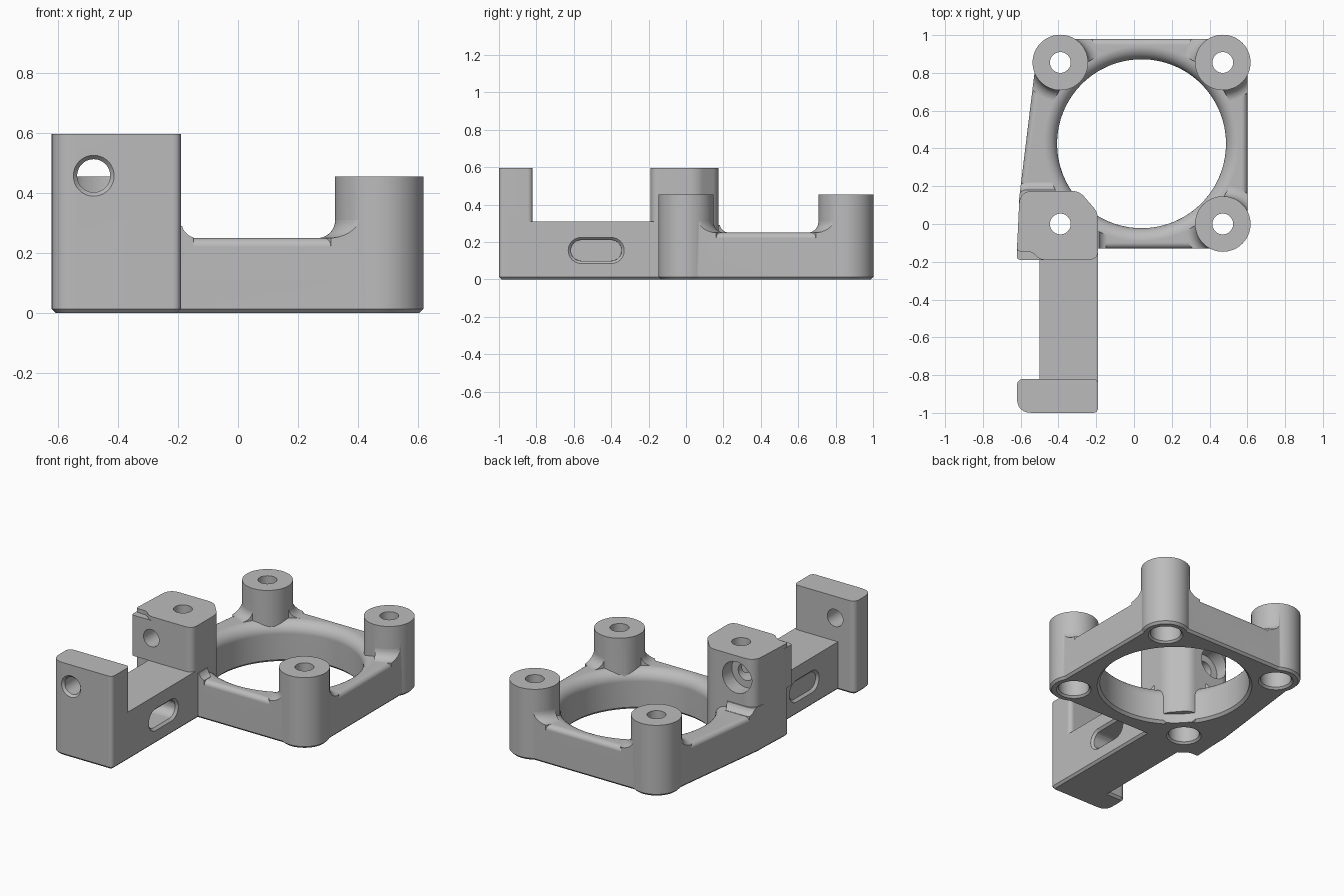
import bpy, bmesh, math
from mathutils import Matrix, Vector

cube = bpy.data.objects.get("Cube")
if cube:
    bpy.data.objects.remove(cube, do_unlink=True)

grey = bpy.data.materials.new("plain grey")
grey.use_nodes = True
grey.diffuse_color = (0.5, 0.5, 0.5, 1)
grey.node_tree.nodes["Principled BSDF"].inputs["Base Color"].default_value = (0.5, 0.5, 0.5, 1)

ALONG_X = Matrix(((0, 0, 1), (1, 0, 0), (0, 1, 0))).to_4x4()
ALONG_Y = Matrix.Rotation(-math.pi / 2, 4, 'X')


def finish(bm, name, matrix):
    bmesh.ops.recalc_face_normals(bm, faces=bm.faces)
    bm.transform(matrix)
    mesh = bpy.data.meshes.new(name)
    bm.to_mesh(mesh)
    bm.free()
    mesh.materials.append(grey)
    ob = bpy.data.objects.new(name, mesh)
    bpy.context.collection.objects.link(ob)
    return ob


def rounded(corners, steps=6):
    """Outline from (x, y, radius) corners."""
    out = []
    for i, (x, y, r) in enumerate(corners):
        p = Vector((x, y))
        a = Vector(corners[i - 1][:2]) - p
        b = Vector(corners[(i + 1) % len(corners)][:2]) - p
        if r == 0:
            out.append(p)
            continue
        a, b = p + a.normalized() * r, p + b.normalized() * r
        for k in range(steps + 1):
            t = k / steps
            out.append(a * (1 - t) ** 2 + p * 2 * t * (1 - t) + b * t * t)
    return out


def prism(name, outline, z0, z1, bottom=0, top=0, segments=1, profile=0.5,
          matrix=Matrix()):
    """Extruded outline with optional bevels on its two rims."""
    bm = bmesh.new()
    face = bm.faces.new([bm.verts.new((p[0], p[1], z0)) for p in outline])
    ext = bmesh.ops.extrude_face_region(bm, geom=[face])
    bmesh.ops.translate(bm, vec=(0, 0, z1 - z0),
                        verts=[v for v in ext["geom"] if isinstance(v, bmesh.types.BMVert)])
    for z, size in ((z0, bottom), (z1, top)):
        if size:
            rim = [e for e in bm.edges if all(abs(v.co.z - z) < 1e-5 for v in e.verts)]
            bmesh.ops.bevel(bm, geom=rim, offset=size, segments=segments,
                            profile=profile, affect='EDGES')
    return finish(bm, name, matrix)


def lathe(name, points, place, n=64, turn=Matrix()):
    """Solid of revolution from (radius, height) points."""
    bm = bmesh.new()
    rings = [[bm.verts.new((r * math.cos(2 * math.pi * i / n),
                            r * math.sin(2 * math.pi * i / n), z)) for i in range(n)]
             for r, z in points]
    for a, b in zip(rings, rings[1:]):
        for i in range(n):
            j = (i + 1) % n
            bm.faces.new((a[i], a[j], b[j], b[i]))
    bm.faces.new(rings[0])
    bm.faces.new(rings[-1])
    return finish(bm, name, Matrix.Translation(place) @ turn)


def combine(ob, other, operation):
    mod = ob.modifiers.new("combine", 'BOOLEAN')
    mod.operation, mod.solver, mod.object = operation, 'EXACT', other
    bpy.context.view_layer.update()
    result = bpy.data.meshes.new_from_object(ob.evaluated_get(bpy.context.evaluated_depsgraph_get()))
    ob.modifiers.clear()
    ob.data = result
    bpy.data.objects.remove(other, do_unlink=True)


def arc(cx, cz, r, start, end, steps=8):
    return [(cx + r * math.cos(math.radians(start + (end - start) * k / steps)),
             cz + r * math.sin(math.radians(start + (end - start) * k / steps)))
            for k in range(steps + 1)]


POSTS = [(0.47, 0), (0.47, 0.855), (-0.39, 0.855)]
HUB = (-0.39, 0)
RING = (0.04, 0.425, 0)
CH = 0.014

# Ring plate with rounded outer rim
frame = [(0.47, -0.13), (0.6, 0), (0.6, 0.855), (0.47, 0.98), (-0.39, 0.98),
         (-0.52, 0.855), (-0.61, 0.12), (-0.61, -0.1), (-0.5, -0.13)]
bracket = prism("fan_bracket", frame, 0, 0.25, top=0.03, segments=4)

# Fillets around the posts and the tall block
for x, y in POSTS:
    flare = arc(0.207, 0.31, 0.06, 270, 180)
    combine(bracket, lathe("post_fillet", [(0.207, 0.1)] + flare + [(0.147, 0.36)], (x, y, 0)), 'UNION')
block = rounded([(-0.605, 0.175, 0.07), (-0.29, 0.175, 0.04), (-0.19, 0.06, 0.04),
                 (-0.19, -0.19, 0.05), (-0.5, -0.19, 0.03), (-0.54, -0.145, 0.03),
                 (-0.62, -0.145, 0.02)])
skirt = [((p.x + 0.4) * 1.2 - 0.4, p.y * 1.25) for p in block]
combine(bracket, prism("block_fillet", skirt, 0.1, 0.29, top=0.038, segments=5, profile=0.13), 'UNION')
combine(bracket, prism("frame_limit", frame, 0, 0.8, bottom=CH), 'INTERSECT')

# Large opening with a rounded upper rim
opening = [(0.463, -0.1), (0.463, 0), (0.447, 0.016)] + arc(0.517, 0.18, 0.07, 180, 90) + [(0.517, 0.7)]
combine(bracket, lathe("opening_cutter", opening, RING, 128), 'DIFFERENCE')

# Round posts
for x, y in POSTS:
    combine(bracket, lathe("post", [(0.147 - CH, 0), (0.147, CH), (0.147, 0.455)], (x, y, 0)), 'UNION')

# Tall block, its side lip, the arm and the end plate
combine(bracket, prism("tall_block", block, 0, 0.595, bottom=CH), 'UNION')
lip = rounded([(-0.62, -0.19, 0.02), (-0.45, -0.19, 0), (-0.45, -0.1, 0), (-0.62, -0.1, 0)])
combine(bracket, prism("block_lip", lip, 0.31, 0.57), 'UNION')
arm = [(-0.5, -0.95), (-0.19, -0.95), (-0.19, -0.1), (-0.5, -0.1)]
combine(bracket, prism("arm", arm, 0, 0.31, bottom=CH), 'UNION')
plate = rounded([(-0.62, -1, 0.08), (-0.19, -1, 0.03), (-0.19, -0.82, 0.03), (-0.62, -0.82, 0.04)])
combine(bracket, prism("end_plate", plate, 0, 0.595, bottom=CH), 'UNION')

# Clear the lower part of the opening under the block
combine(bracket, lathe("relief_cutter", [(0.446, -0.1), (0.446, 0.06)], RING, 128), 'DIFFERENCE')

# Vertical screw holes, wider from below
for x, y in POSTS + [HUB]:
    hole = [(0.104, -0.1), (0.104, 0), (0.092, 0.012), (0.092, 0.2), (0.055, 0.2), (0.055, 0.8)]
    combine(bracket, lathe("screw_cutter", hole, (x, y, 0), 48), 'DIFFERENCE')

# Cross hole through the end plate and the block
cross = [(0.068, -1.1), (0.068, -1), (0.055, -0.985), (0.055, 0.08), (0.1, 0.08), (0.1, 0.4)]
combine(bracket, lathe("cross_cutter", cross, (-0.48, 0, 0.457), 48, ALONG_Y), 'DIFFERENCE')


# Chamfered slot in the arm
def slot(r, half=0.08):
    ends = arc(-0.48 + half, 0.155, r, -90, 90, 12) + arc(-0.48 - half, 0.155, r, 90, 270, 12)
    return ends


combine(bracket, prism("slot_cutter", slot(0.056), -0.8, 0.1, matrix=ALONG_X), 'DIFFERENCE')
combine(bracket, prism("slot_rim", slot(0.07), -0.205, 0, bottom=0.0145, matrix=ALONG_X), 'DIFFERENCE')
combine(bracket, prism("slot_rim", slot(0.07), -0.8, -0.485, top=0.0145, matrix=ALONG_X), 'DIFFERENCE')

# Smooth shading with crisp edges
bpy.ops.object.select_all(action='DESELECT')
bracket.select_set(True)
bpy.context.view_layer.objects.active = bracket
bpy.ops.object.shade_smooth_by_angle(angle=math.radians(32))
weighted = bracket.modifiers.new("weighted normals", 'WEIGHTED_NORMAL')
weighted.keep_sharp = True
